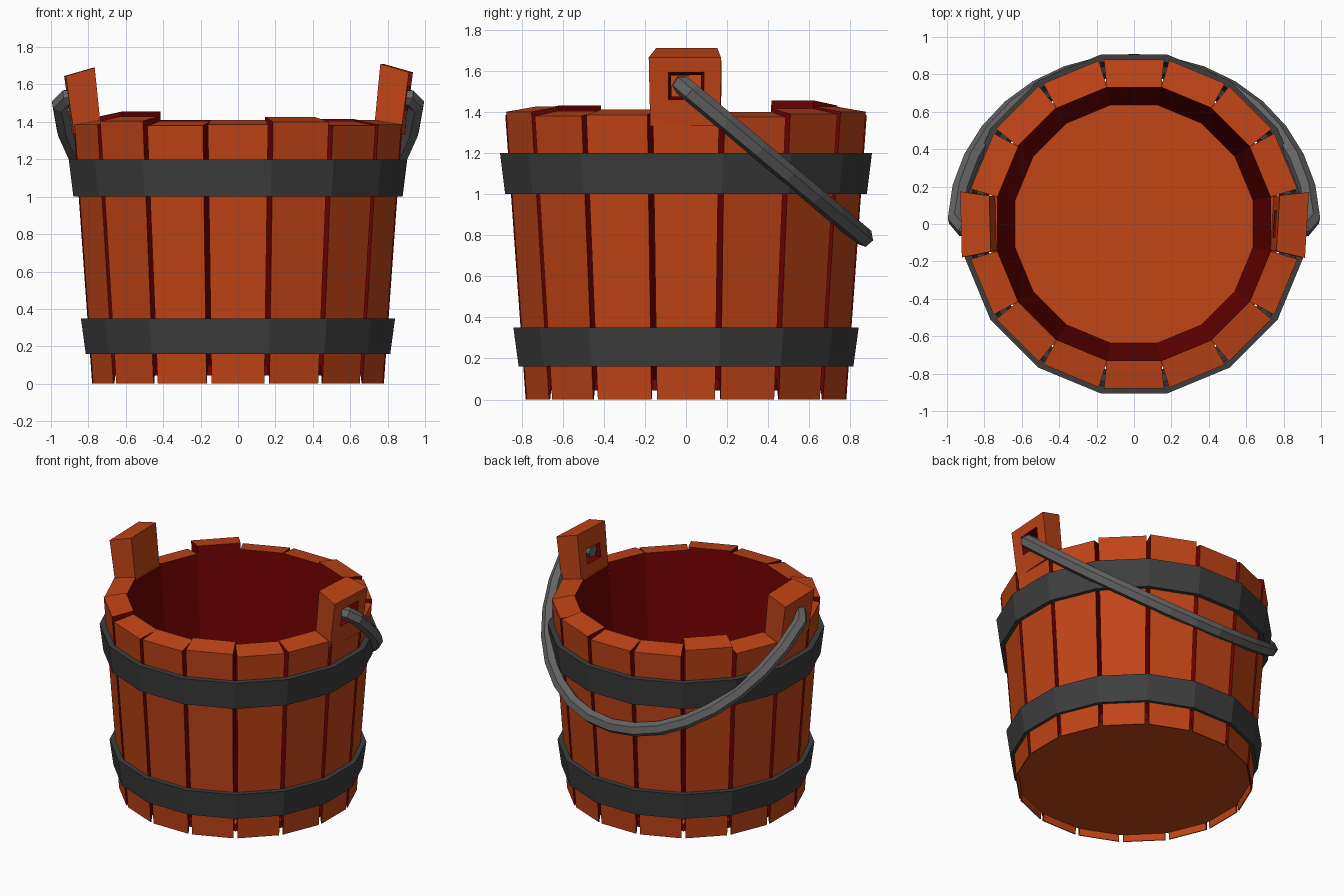
import bpy, bmesh, math
from mathutils import Vector, Matrix

if "Cube" in bpy.data.objects:
    bpy.data.objects.remove(bpy.data.objects["Cube"])

N = 16
T = math.tan(math.pi / N)


def material(name, rgb):
    m = bpy.data.materials.new(name)
    m.diffuse_color = (*rgb, 1)
    m.use_nodes = True
    m.node_tree.nodes["Principled BSDF"].inputs["Base Color"].default_value = m.diffuse_color
    return m


WOOD = material("warm_wood", (0.53, 0.058, 0.008))
DARK = material("dark_red_wood", (0.17, 0.0005, 0.0005))
IRON = material("dark_iron", (0.048, 0.048, 0.048))
STEEL = material("handle_grey", (0.125, 0.125, 0.125))


def finish(name, bm, mats):
    bmesh.ops.recalc_face_normals(bm, faces=bm.faces)
    me = bpy.data.meshes.new(name)
    bm.to_mesh(me)
    bm.free()
    for m in mats:
        me.materials.append(m)
    ob = bpy.data.objects.new(name, me)
    bpy.context.collection.objects.link(ob)
    return ob


def wedge(name, angle, profile, side_quads, edge_mats, side_mat):
    """Wedge-shaped plank: profile of (radius, z, joint gap) widened sideways."""
    bm = bmesh.new()
    c, s = math.cos(angle), math.sin(angle)
    rows = []
    for sign in (-1, 1):
        row = []
        for r, z, gap in profile:
            w = sign * (r * T - gap)
            row.append(bm.verts.new((r * c - w * s, r * s + w * c, z)))
        rows.append(row)
    n = len(profile)
    for i in range(n):
        j = (i + 1) % n
        f = bm.faces.new((rows[0][i], rows[0][j], rows[1][j], rows[1][i]))
        f.material_index = edge_mats[i]
    for row in rows:
        for q in side_quads:
            f = bm.faces.new([row[i] for i in q])
            f.material_index = side_mat
    return finish(name, bm, [WOOD, DARK])


def ring(name, sections, mats, closed=True):
    """16-sided ring from (apothem, z) section points."""
    bm = bmesh.new()
    loops = []
    for r, z in sections:
        R = r / math.cos(math.pi / N)
        loops.append([bm.verts.new((R * math.cos((k + .5) * 2 * math.pi / N),
                                    R * math.sin((k + .5) * 2 * math.pi / N), z))
                      for k in range(N)])
    n = len(loops)
    for i in range(n if closed else n - 1):
        a, b = loops[i], loops[(i + 1) % n]
        for k in range(N):
            m = (k + 1) % N
            f = bm.faces.new((a[k], a[m], b[m], b[k]))
            f.material_index = len(mats) - 1
    if not closed:
        bm.faces.new(loops[0])
        bm.faces.new(loops[-1])
    return finish(name, bm, mats)


# staves of uneven height, starting at +x and going counter-clockwise
heights = [1.39, 1.40, 1.415, 1.425, 1.41, 1.41, 1.455, 1.40,
           1.39, 1.41, 1.43, 1.405, 1.41, 1.425, 1.405, 1.41]
G = 0.014
for k, h in enumerate(heights):
    prof = [(0.78, 0, G), (0.78 + 0.0714 * (h - .02), h - .025, G),
            (0.63 + 0.0714 * h, h, 0), (0.633, 0.06, 0),
            (0.766, 0.06, G), (0.773, 0, G)]
    wedge(f"stave_{k + 1}", k * 2 * math.pi / N, prof,
          [(1, 2, 3, 4), (1, 4, 5, 0)], [0, 0, 1, 0, 0, 0], 1)

# floor board with a dark rim
ring("floor_board", [(0.763, 0.045), (0.763, 0.1)], [WOOD, DARK], closed=False)

# tapered square hole cutters: narrower towards the inside of the bucket
cutters = {}
for sx in (1, -1):
    bm = bmesh.new()
    bmesh.ops.create_cube(bm, size=1)
    for v in bm.verts:
        far = v.co.x > 0
        w = 0.18 if far else 0.135
        v.co = Vector((sx * (0.95 if far else 0.70), v.co.y * w, 1.525 + v.co.z * (w - .04)))
    for f in bm.faces:
        f.material_index = 1
    cutters[sx] = finish("ear_hole_cutter", bm, [WOOD, DARK])
    cutters[sx].hide_render = True

# ears, slightly twisted
for name, sx, ang, top, twist in (("right_ear", 1, 0, 1.71, -3.5),
                                  ("left_ear", -1, math.pi, 1.69, 1.5)):
    prof = [(0.881, 1.33, 0.004), (0.925, top - .045, 0.008),
            (0.77, top, 0.004), (0.733, 1.33, 0.002)]
    ear = wedge(name, ang, prof, [(0, 1, 2, 3)], [0] * 4, 0)
    pivot = Matrix.Translation((sx * 0.83, 0, 0))
    ear.data.transform(pivot @ Matrix.Rotation(math.radians(twist), 4, 'Z') @ pivot.inverted())
    mod = ear.modifiers.new("hole", 'BOOLEAN')
    mod.operation, mod.solver, mod.object = 'DIFFERENCE', 'EXACT', cutters[sx]
    bpy.context.view_layer.update()
    dg = bpy.context.evaluated_depsgraph_get()
    mesh = bpy.data.meshes.new_from_object(ear.evaluated_get(dg))
    ear.modifiers.clear()
    ear.data = mesh
for c in cutters.values():
    bpy.data.objects.remove(c)

# iron hoops
for name, z0, z1, r0, r1 in (("lower_hoop", 0.16, 0.35, 0.814, 0.84),
                             ("upper_hoop", 1.0, 1.2, 0.88, 0.905)):
    ring(name, [(r0 - .04, z0), (r0, z0), (r1, z1), (r1 - .04, z1)], [IRON])

# hanging handle: tilted half ellipse with ends hooked into the ears
pts = [(0.77, -0.02, 1.53), (0.915, -0.02, 1.53)]
STEPS = 16
for i in range(STEPS + 1):
    t = math.radians(3 + 174 * i / STEPS)
    pts.append((0.953 * math.cos(t), -0.02 + 0.885 * math.sin(t), 1.53 - 0.74 * math.sin(t)))
pts += [(-0.915, -0.02, 1.53), (-0.77, -0.02, 1.53)]
cu = bpy.data.curves.new("handle", 'CURVE')
cu.dimensions = '3D'
cu.bevel_depth = 0.048
cu.bevel_resolution = 1
cu.use_fill_caps = True
sp = cu.splines.new('POLY')
sp.points.add(len(pts) - 1)
for p, co in zip(sp.points, pts):
    p.co = (*co, 1)
sp.use_smooth = False
cu.materials.append(STEEL)
bpy.context.collection.objects.link(bpy.data.objects.new("handle", cu))
